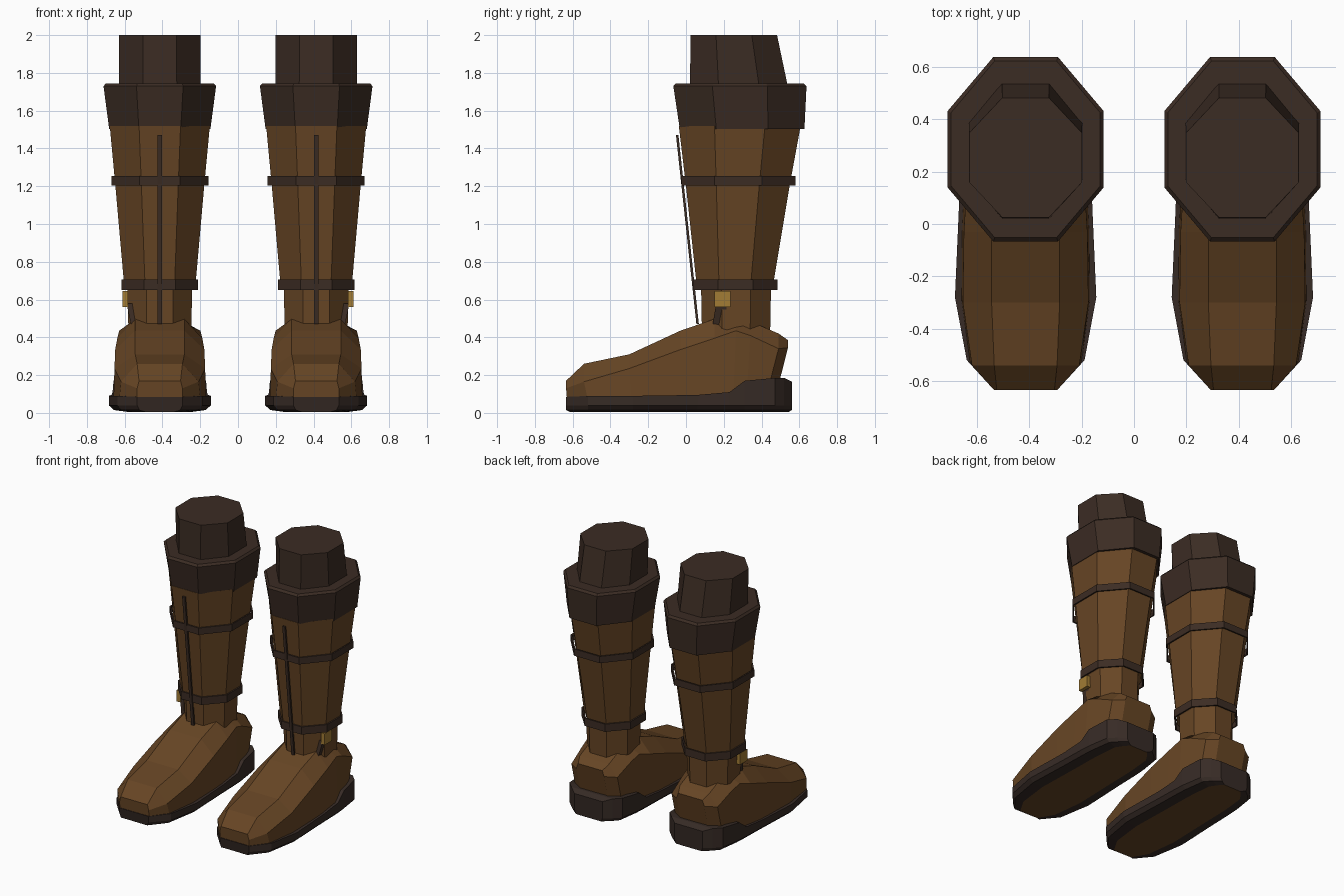
import bpy
import bmesh
import math

cube = bpy.data.objects.get("Cube")
if cube:
    bpy.data.objects.remove(cube, do_unlink=True)

CX = 0.414  # sideways offset of each boot


def material(name, rgb):
    m = bpy.data.materials.new(name)
    m.use_nodes = True
    col = (*rgb, 1)
    m.diffuse_color = col
    m.node_tree.nodes["Principled BSDF"].inputs["Base Color"].default_value = col
    return m


LEATHER = material("brown leather", (0.135, 0.06, 0.018))
DARK = material("dark leather", (0.044, 0.025, 0.017))
SOLE = material("sole rubber", (0.038, 0.024, 0.019))
BRASS = material("brass", (0.36, 0.2, 0.035))


def loft(name, rings, mats, caps=True, rule=None):
    """Skin a list of equal-length closed rings."""
    bm = bmesh.new()
    loops = [[bm.verts.new(p) for p in r] for r in rings]
    n = len(rings[0])
    for a, b in zip(loops, loops[1:]):
        for i in range(n):
            j = (i + 1) % n
            bm.faces.new((a[i], a[j], b[j], b[i]))
    if caps:
        bm.faces.new(loops[0])
        bm.faces.new(loops[-1])
    bmesh.ops.recalc_face_normals(bm, faces=bm.faces)
    if rule:
        for f in bm.faces:
            f.material_index = rule(f)
    mesh = bpy.data.meshes.new(name)
    bm.to_mesh(mesh)
    bm.free()
    for m in mats:
        mesh.materials.append(m)
    ob = bpy.data.objects.new(name, mesh)
    bpy.context.collection.objects.link(ob)
    return ob


def octagon(z, half, y0, y1, cx):
    """Flat-fronted octagon filling the given width and depth."""
    k = 1 / math.cos(math.pi / 8)
    pts = []
    for i in range(8):
        a = math.pi / 8 + i * math.pi / 4
        pts.append((cx + half * k * math.cos(a),
                    (y0 + y1) / 2 + (y1 - y0) / 2 * k * math.sin(a), z))
    return pts


def tube(name, profile, mat, cx):
    return loft(name, [octagon(*p, cx) for p in profile], [mat])


def rect(x0, x1, y0, y1, z):
    return [(x0, y0, z), (x1, y0, z), (x1, y1, z), (x0, y1, z)]


def band(name, z0, z1, half, y0, y1, cx):
    """Thin strap ring standing slightly off the shaft."""
    t = 0.01
    outer = [octagon(z, half, y0, y1, cx) for z in (z0, z1)]
    inner = [octagon(z, half - t, y0 + t, y1 - t, cx) for z in (z1, z0)]
    return loft(name, outer + inner + outer[:1], [DARK], caps=False)


def mirrored(half, cx):
    """Close a right-hand half section (x, y, z) across the boot centre."""
    right = [(cx + x, y, z) for x, y, z in half]
    left = [(cx - x, y, z) for x, y, z in reversed(half)]
    return right + left


# foot stations: y low, y high, half width, crease width, crease z, top width, top z
FOOT = [
    (-0.63, -0.635, 0.12, 0.12, 0.13, 0.11, 0.17),
    (-0.52, -0.54, 0.215, 0.205, 0.165, 0.12, 0.26),
    (-0.29, -0.30, 0.245, 0.24, 0.235, 0.13, 0.31),
    (-0.03, -0.03, 0.243, 0.236, 0.335, 0.13, 0.435),
    (0.14, 0.15, 0.235, 0.225, 0.395, 0.13, 0.497),
    (0.25, 0.265, 0.23, 0.215, 0.435, 0.125, 0.47),
    (0.32, 0.34, 0.22, 0.205, 0.41, 0.12, 0.485),
    (0.42, 0.49, 0.19, 0.19, 0.34, 0.12, 0.42),
    (0.47, 0.54, 0.11, 0.115, 0.345, 0.1, 0.385),
]

# sole stations: y, half width, top z
SOLE_ROWS = [
    (-0.635, 0.12, 0.085),
    (-0.52, 0.225, 0.09),
    (-0.28, 0.27, 0.09),
    (0.06, 0.255, 0.095),
    (0.23, 0.25, 0.11),
    (0.31, 0.245, 0.17),
    (0.47, 0.22, 0.185),
    (0.52, 0.17, 0.185),
    (0.56, 0.115, 0.165),
]


def insert_rule(f):
    c = f.calc_center_median()
    centred = abs(abs(c.x) - CX) < 0.01
    return 1 if centred and f.normal.z < -0.9 else 0


for side, label in ((1, "left"), (-1, "right")):
    cx = side * CX

    # foot upper
    rings = []
    for yl, yh, w, wc, zc, wt, zt in FOOT:
        rings.append(mirrored([(w, yl, 0.07), (wc, yh, zc), (wt, yh, zt)], cx))
    loft(label + "_foot", rings, [LEATHER])

    # sole with raised heel counter and inset tread
    rings = []
    for y, w, zt in SOLE_ROWS:
        rings.append(mirrored([(w * 0.62, y * 0.97, 0.005), (w * 0.9, y, 0.015),
                               (w, y, 0.04), (w, y, zt)], cx))
    loft(label + "_sole", rings, [SOLE, LEATHER], rule=insert_rule)

    # shaft, cuff and leg stub
    tube(label + "_shaft", [
        (0.40, 0.165, 0.085, 0.445), (0.66, 0.172, 0.08, 0.45),
        (0.69, 0.19, 0.055, 0.463), (1.20, 0.235, 0.0, 0.548),
        (1.52, 0.265, -0.038, 0.607)], LEATHER, cx)
    tube(label + "_cuff", [
        (1.503, 0.268, -0.033, 0.627), (1.73, 0.298, -0.067, 0.638),
        (1.745, 0.285, -0.052, 0.623)], DARK, cx)
    tube(label + "_leg", [
        (1.70, 0.217, 0.02, 0.545), (2.0, 0.215, 0.025, 0.482)], DARK, cx)

    # straps
    band(label + "_upper_strap", 1.205, 1.255, 0.257, -0.025, 0.58, cx)
    band(label + "_ankle_strap", 0.65, 0.707, 0.203, 0.04, 0.485, cx)

    # front lace strip
    loft(label + "_lace", [
        rect(cx - 0.011, cx + 0.011, 0.055, 0.068, 0.47),
        rect(cx - 0.011, cx + 0.011, -0.053, -0.04, 1.47)], [DARK])

    # buckle and strap tail on the outer side
    loft(label + "_buckle", [
        rect(side * 0.582, side * 0.612, 0.15, 0.235, z)
        for z in (0.56, 0.645)], [BRASS])
    loft(label + "_strap_tail", [
        rect(side * 0.54, side * 0.565, 0.14, 0.215, 0.46),
        rect(side * 0.56, side * 0.59, 0.16, 0.215, 0.58)], [DARK])
